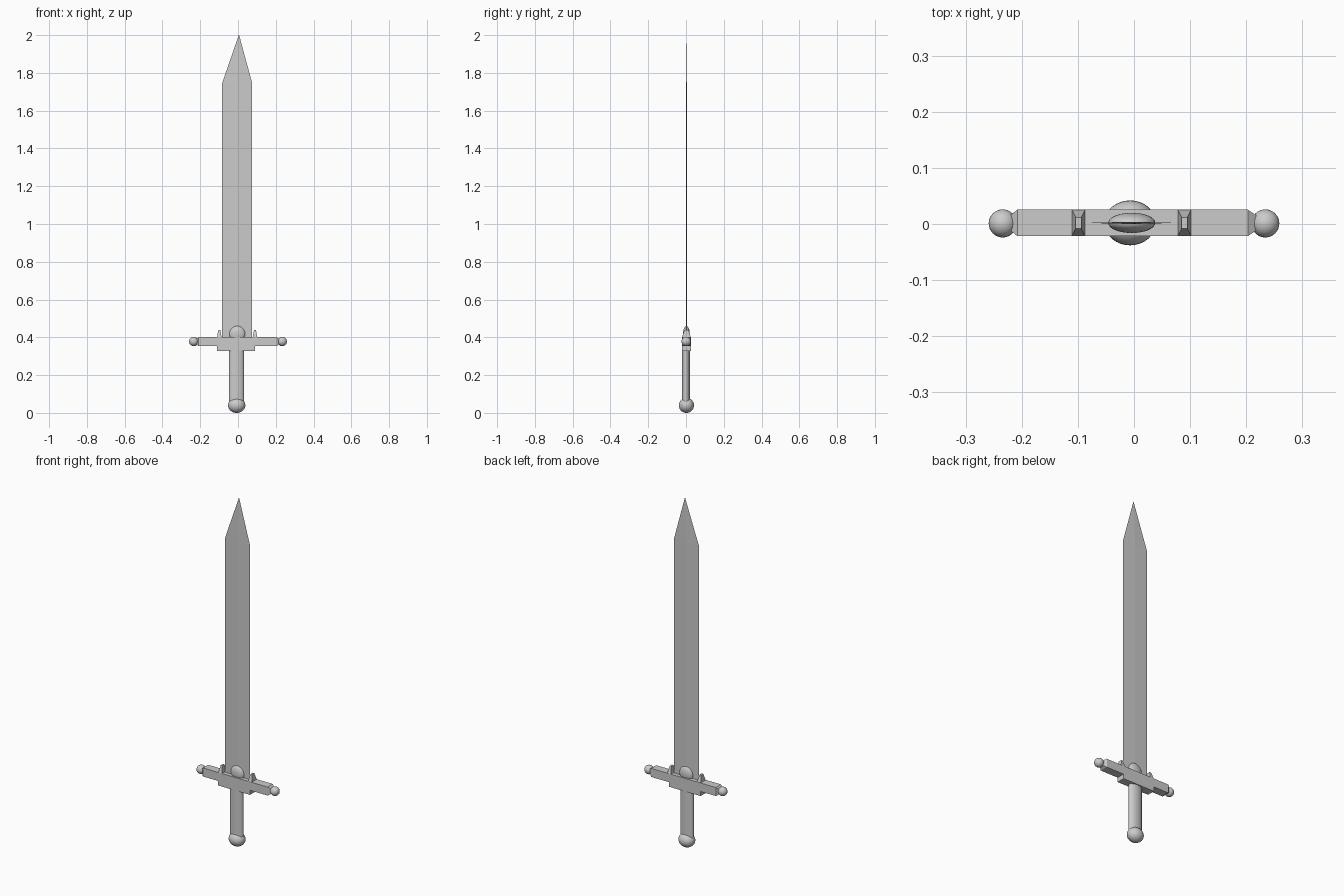
import bpy, bmesh

if "Cube" in bpy.data.objects:
    bpy.data.objects.remove(bpy.data.objects["Cube"])

Y0 = 0.002  # depth centre shared by all parts


def mesh_object(name, bm, smooth=False):
    bmesh.ops.recalc_face_normals(bm, faces=bm.faces)
    me = bpy.data.meshes.new(name)
    bm.to_mesh(me)
    bm.free()
    for p in me.polygons:
        p.use_smooth = smooth
    ob = bpy.data.objects.new(name, me)
    bpy.context.collection.objects.link(ob)
    return ob


def loft(name, rings):
    """Skin a list of equal-sized vertex rings and cap both ends."""
    bm = bmesh.new()
    rows = [[bm.verts.new(p) for p in ring] for ring in rings]
    n = len(rows[0])
    for a, b in zip(rows, rows[1:]):
        for i in range(n):
            j = (i + 1) % n
            bm.faces.new((a[i], a[j], b[j], b[i]))
    bm.faces.new(rows[0])
    bm.faces.new(rows[-1])
    return mesh_object(name, bm)


def rect_x(x, hy, z0, z1):
    return [(x, Y0 - hy, z0), (x, Y0 + hy, z0), (x, Y0 + hy, z1), (x, Y0 - hy, z1)]


def rect_z(x0, x1, hy, z):
    return [(x0, Y0 - hy, z), (x1, Y0 - hy, z), (x1, Y0 + hy, z), (x0, Y0 + hy, z)]


def diamond(x0, x1, hy, z):
    return [(x0, Y0, z), ((x0 + x1) / 2, Y0 - hy, z), (x1, Y0, z), ((x0 + x1) / 2, Y0 + hy, z)]


def ball(name, centre, radii):
    bpy.ops.mesh.primitive_uv_sphere_add(segments=32, ring_count=16, radius=1, location=centre)
    ob = bpy.context.object
    ob.name = name
    ob.scale = radii
    bpy.ops.object.shade_smooth()
    return ob


# Thin blade with a slight central ridge and pointed tip
loft("blade", [diamond(-0.084, 0.075, 0.002, 0.38),
               diamond(-0.084, 0.075, 0.002, 1.746),
               diamond(0.004, 0.006, 0.0004, 2.0)])

# Cross guard: bar with tapered ends, and the block below it
loft("guard_bar", [rect_x(-0.222, 0.012, 0.364, 0.390),
                   rect_x(-0.208, 0.0235, 0.353, 0.402),
                   rect_x(0.203, 0.0235, 0.353, 0.402),
                   rect_x(0.220, 0.012, 0.364, 0.390)])
loft("guard_block", [rect_z(-0.111, 0.091, 0.0235, 0.327),
                     rect_z(-0.111, 0.091, 0.0235, 0.355)])

# Small tapered lugs beside the blade, and ball ends
for side, x, bx in (("left", -0.099, -0.234), ("right", 0.090, 0.234)):
    loft("guard_lug_" + side, [rect_z(x - 0.012, x + 0.012, 0.0235, 0.40),
                               rect_z(x - 0.005, x + 0.005, 0.010, 0.44)])
    ball("guard_ball_" + side, (bx, 0.001, 0.378), (0.025, 0.025, 0.025))

# Rounded boss at the root of the blade
ball("boss", (-0.004, Y0, 0.418), (0.042, 0.018, 0.042))

# Oval grip
bpy.ops.mesh.primitive_cylinder_add(vertices=32, radius=1, depth=0.29, location=(-0.008, 0, 0.19))
grip = bpy.context.object
grip.name = "grip"
grip.scale = (0.04, 0.021, 1)
bpy.ops.object.shade_smooth_by_angle()

# Pommel
ball("pommel", (-0.007, Y0, 0.04), (0.046, 0.04, 0.04))
